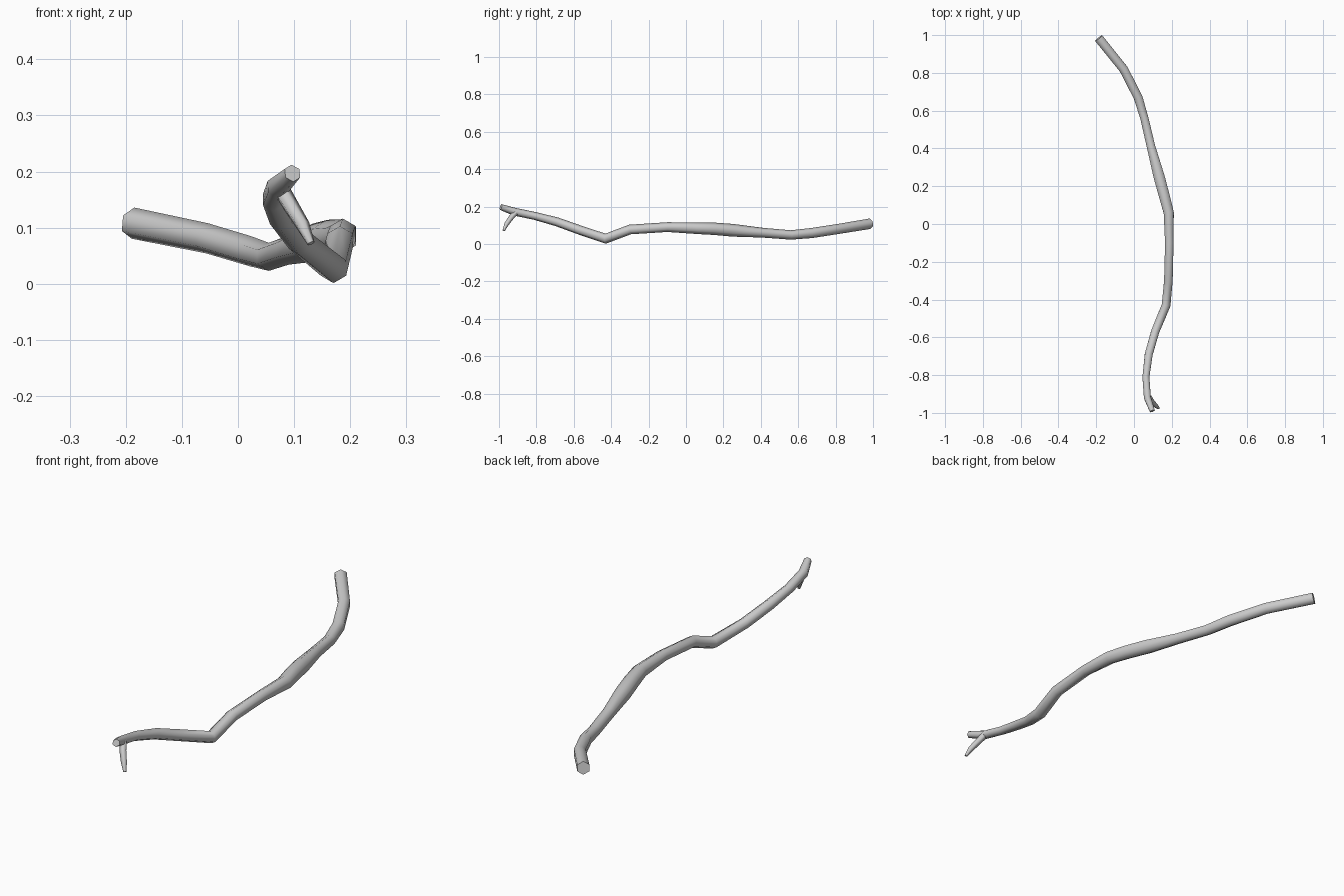
import bpy, bmesh, math
from mathutils import Vector

if "Cube" in bpy.data.objects:
    bpy.data.objects.remove(bpy.data.objects["Cube"])


def tube(name, path, sides, phase=0.0):
    """Smooth capped tube through (x, y, z, radius) stations."""
    pts = [Vector(p[:3]) for p in path]
    bm = bmesh.new()
    rings = []
    for i, p in enumerate(pts):
        a, b = pts[max(i - 1, 0)], pts[min(i + 1, len(pts) - 1)]
        t = Vector((0, 0, 0))
        if i > 0:
            t += (p - a).normalized()
        if i < len(pts) - 1:
            t += (b - p).normalized()
        t.normalize()
        u = t.cross(Vector((0, 0, 1))).normalized()
        v = u.cross(t)
        ring = []
        for k in range(sides):
            ang = phase + 2 * math.pi * k / sides
            ring.append(bm.verts.new(p + path[i][3] * (u * math.cos(ang) + v * math.sin(ang))))
        rings.append(ring)
    for r0, r1 in zip(rings, rings[1:]):
        for k in range(sides):
            n = (k + 1) % sides
            bm.faces.new((r0[k], r0[n], r1[n], r1[k])).smooth = True
    bm.faces.new(rings[0])
    bm.faces.new(rings[-1])
    bmesh.ops.recalc_face_normals(bm, faces=bm.faces[:])
    mesh = bpy.data.meshes.new(name)
    bm.to_mesh(mesh)
    bm.free()
    obj = bpy.data.objects.new(name, mesh)
    bpy.context.collection.objects.link(obj)
    return obj


# Main crooked branch, thick end to thin end
tube("branch", [
    (-0.187, 0.984, 0.108, 0.028),
    (-0.055, 0.820, 0.081, 0.027),
    (0.022, 0.670, 0.058, 0.027),
    (0.055, 0.560, 0.048, 0.025),
    (0.090, 0.410, 0.060, 0.026),
    (0.133, 0.250, 0.073, 0.034),
    (0.160, 0.150, 0.081, 0.033),
    (0.184, 0.060, 0.084, 0.031),
    (0.187, -0.100, 0.090, 0.026),
    (0.182, -0.300, 0.077, 0.026),
    (0.170, -0.430, 0.028, 0.027),
    (0.112, -0.570, 0.075, 0.025),
    (0.078, -0.690, 0.118, 0.024),
    (0.063, -0.810, 0.150, 0.021),
    (0.071, -0.920, 0.173, 0.021),
    (0.097, -0.990, 0.197, 0.016),
], 6, math.radians(30))

# Short drooping twig near the thin end
tube("twig", [
    (0.074, -0.905, 0.172, 0.016),
    (0.093, -0.935, 0.140, 0.015),
    (0.115, -0.960, 0.105, 0.013),
    (0.130, -0.975, 0.072, 0.007),
], 5)
